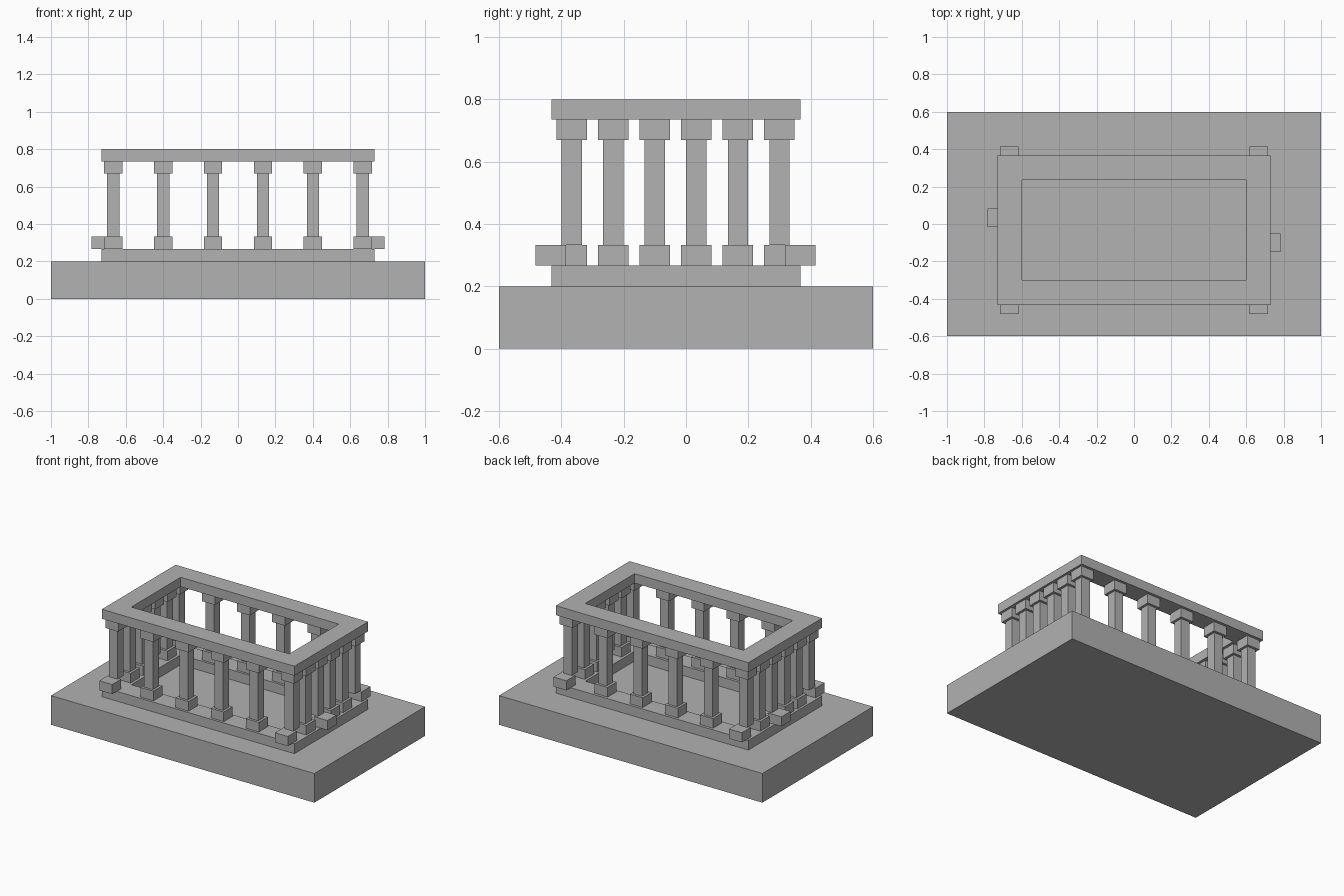
import bpy, bmesh
from mathutils import Matrix

if "Cube" in bpy.data.objects:
    bpy.data.objects.remove(bpy.data.objects["Cube"])

stone = bpy.data.materials.new("grey stone")
stone.diffuse_color = (0.445, 0.445, 0.445, 1)
stone.use_nodes = True
stone.node_tree.nodes["Principled BSDF"].inputs["Base Color"].default_value = stone.diffuse_color


def finish(name, bm):
    mesh = bpy.data.meshes.new(name)
    bm.to_mesh(mesh)
    bm.free()
    mesh.materials.append(stone)
    obj = bpy.data.objects.new(name, mesh)
    bpy.context.collection.objects.link(obj)
    return obj


def box(name, x0, x1, y0, y1, z0, z1):
    bm = bmesh.new()
    centre = Matrix.Translation(((x0 + x1) / 2, (y0 + y1) / 2, (z0 + z1) / 2))
    bmesh.ops.create_cube(bm, size=1, matrix=centre @ Matrix.Diagonal((x1 - x0, y1 - y0, z1 - z0, 1)))
    return finish(name, bm)


def block(name, x, y, z0, z1, width):
    h = width / 2
    return box(name, x - h, x + h, y - h, y + h, z0, z1)


def frame(name, z0, z1):
    # Rectangular ring: flat border extruded upwards
    bm = bmesh.new()
    rings = []
    for x, ya, yb in ((0.731, -0.432, 0.367), (0.6, -0.3, 0.235)):
        rings.append([bm.verts.new((px, py, z0)) for px, py in ((-x, ya), (x, ya), (x, yb), (-x, yb))])
    outer, inner = rings
    for i in range(4):
        j = (i + 1) % 4
        bm.faces.new((outer[i], outer[j], inner[j], inner[i]))
    result = bmesh.ops.extrude_face_region(bm, geom=bm.faces[:], use_keep_orig=True)
    top = [v for v in result["geom"] if isinstance(v, bmesh.types.BMVert)]
    bmesh.ops.translate(bm, verts=top, vec=(0, 0, z1 - z0))
    bmesh.ops.recalc_face_normals(bm, faces=bm.faces[:])
    return finish(name, bm)


# Ground slab, lower step and top beam
box("ground_slab", -1, 1, -0.6, 0.6, 0, 0.2)
frame("lower_step", 0.2, 0.267)
frame("top_beam", 0.735, 0.8)

# Column positions around the perimeter (grid indices 0 to 5 each way)
STEP_OUT = 0.0667
for i in range(6):
    for j in range(6):
        if i not in (0, 5) and j not in (0, 5):
            continue
        x = -0.6667 + i * 0.2667
        y = -0.3667 + j * 0.1333
        block("column_shaft", x, y, 0.333, 0.67, 0.065)
        block("column_capital", x, y, 0.67, 0.735, 0.098)
        # Corner bases and one base on each short side are pushed outwards
        bx, by = x, y
        if i in (0, 5) and j in (0, 5):
            by += STEP_OUT if j == 5 else -STEP_OUT
        elif (i, j) == (0, 3):
            bx -= STEP_OUT
        elif (i, j) == (5, 2):
            bx += STEP_OUT
        block("column_base", bx, by, 0.267, 0.333, 0.098)
